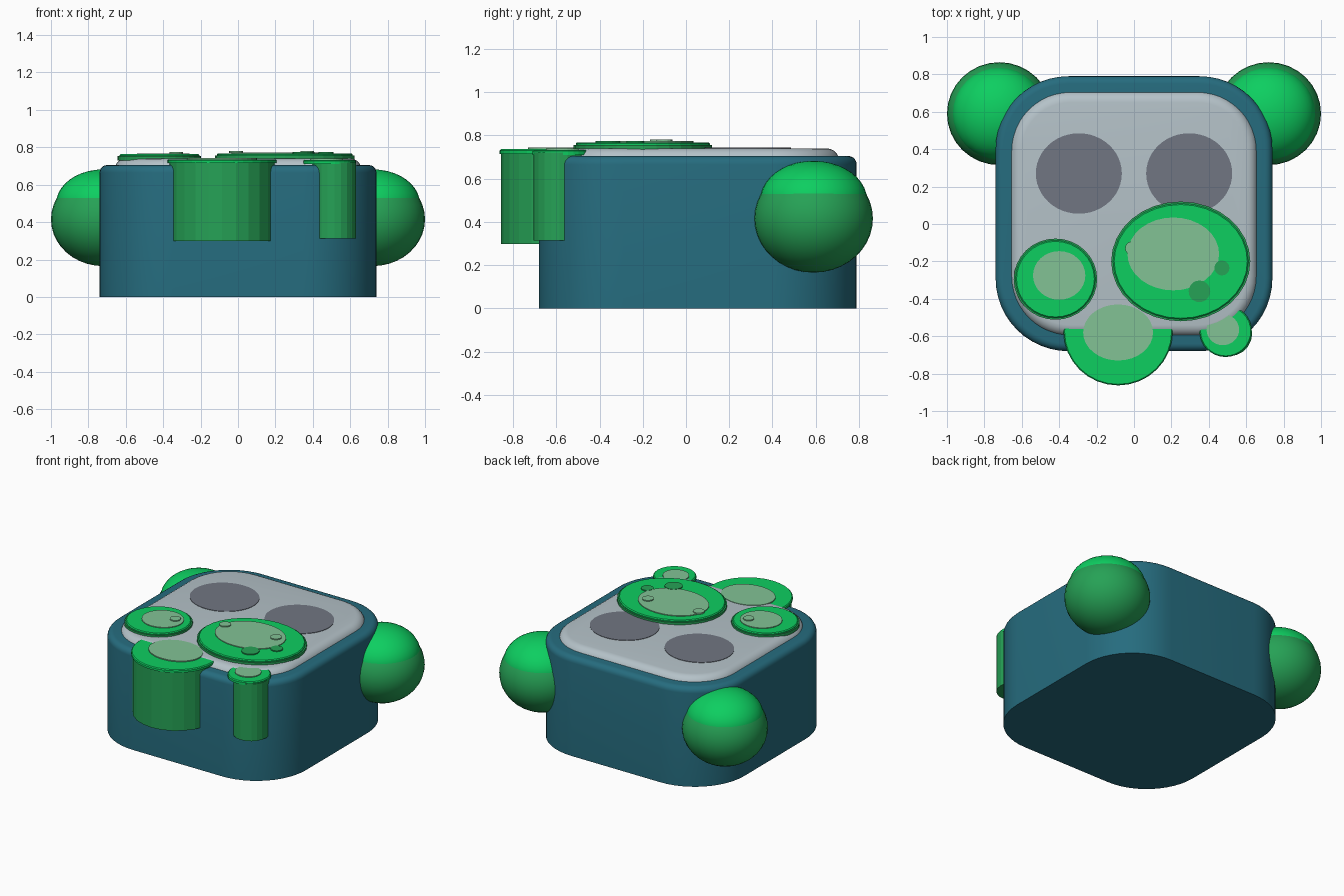
import bpy, bmesh, math

if "Cube" in bpy.data.objects:
    bpy.data.objects.remove(bpy.data.objects["Cube"])

def material(name, rgb):
    m = bpy.data.materials.new(name)
    m.diffuse_color = (*rgb, 1)
    m.use_nodes = True
    m.node_tree.nodes["Principled BSDF"].inputs["Base Color"].default_value = m.diffuse_color
    return m

TEAL = material("teal", (0.019, 0.150, 0.210))
GREY = material("light grey", (0.46, 0.54, 0.58))
SLATE = material("slate", (0.165, 0.183, 0.225))
BRIGHT = material("bright green", (0.004, 0.62, 0.118))
MID = material("mid green", (0.019, 0.36, 0.092))
PALE = material("pale green", (0.225, 0.54, 0.30))

def finish(name, bm, mat, smooth=True):
    bmesh.ops.recalc_face_normals(bm, faces=bm.faces)
    me = bpy.data.meshes.new(name)
    bm.to_mesh(me)
    bm.free()
    me.materials.append(mat)
    if smooth:
        me.shade_smooth()
        me.set_sharp_from_angle(angle=math.radians(40))
    ob = bpy.data.objects.new(name, me)
    bpy.context.collection.objects.link(ob)
    return ob

def loft(name, rings, mat, smooth=True):
    """Skin closed rings of points from bottom to top and cap both ends."""
    bm = bmesh.new()
    loops = [[bm.verts.new(p) for p in ring] for ring in rings]
    n = len(loops[0])
    for a, b in zip(loops, loops[1:]):
        for i in range(n):
            bm.faces.new((a[i], a[(i + 1) % n], b[(i + 1) % n], b[i]))
    bm.faces.new(loops[0][::-1])
    bm.faces.new(loops[-1])
    return finish(name, bm, mat, smooth)

def rounded_block(name, hx, hy, cy, r, z0, z1, bevel, mat, seg=12):
    """Box with rounded corners and a rounded top edge."""
    steps = [(z0, 0)]
    for k in range(6):
        t = k / 5 * math.pi / 2
        steps.append((z1 - bevel + bevel * math.sin(t), bevel * (1 - math.cos(t))))
    rings = []
    for z, inset in steps:
        ring = []
        for q, (sx, sy) in enumerate([(1, 1), (-1, 1), (-1, -1), (1, -1)]):
            for k in range(seg + 1):
                t = (q + k / seg) * math.pi / 2
                ring.append((sx * (hx - r) + (r - inset) * math.cos(t),
                             cy + sy * (hy - r) + (r - inset) * math.sin(t), z))
        rings.append(ring)
    return loft(name, rings, mat)

def disc(name, x, y, rx, ry, z0, z1, mat, bevel=0.0, n=32):
    steps = [(z0, 0), (z1, 0)] if not bevel else [(z0, 0), (z1 - bevel, 0), (z1, bevel)]
    rings = [[(x + (rx - d) * math.cos(2 * math.pi * i / n),
               y + (ry - d) * math.sin(2 * math.pi * i / n), z) for i in range(n)]
             for z, d in steps]
    return loft(name, rings, mat, smooth=False)

def ellipsoid(name, c, r, mat):
    bm = bmesh.new()
    bmesh.ops.create_uvsphere(bm, u_segments=32, v_segments=20, radius=1)
    for v in bm.verts:
        v.co = [c[i] + v.co[i] * r[i] for i in range(3)]
    return finish(name, bm, mat)

# Body and raised lid
rounded_block("body", 0.74, 0.735, 0.055, 0.39, 0, 0.705, 0.04, TEAL)
rounded_block("lid", 0.66, 0.655, 0.055, 0.32, 0.3, 0.74, 0.06, GREY)

for s, side in ((-1, "left"), (1, "right")):
    # Slate spots on the lid
    disc(f"{side}_spot", s * 0.295, 0.27, 0.23, 0.215, 0.736, 0.743, SLATE, n=48)
    # Round lumps on the back corners, with brighter tops
    ellipsoid(f"{side}_lump", (s * 0.72, 0.59, 0.415), (0.28, 0.275, 0.25), MID)
    ellipsoid(f"{side}_lump_top", (s * 0.72, 0.59, 0.50), (0.252, 0.248, 0.182), BRIGHT)

# Large puddle
disc("large_puddle_edge", 0.25, -0.20, 0.372, 0.32, 0.73, 0.756, MID)
disc("large_puddle", 0.25, -0.20, 0.362, 0.31, 0.735, 0.768, BRIGHT, 0.006)
disc("large_puddle_shine", 0.21, -0.16, 0.245, 0.195, 0.765, 0.773, PALE)
disc("large_puddle_bubble_a", -0.01, -0.13, 0.037, 0.037, 0.77, 0.78, PALE, n=16)
disc("large_puddle_bubble_b", 0.37, -0.10, 0.037, 0.037, 0.77, 0.78, PALE, n=16)
disc("large_puddle_hole_a", 0.47, -0.235, 0.04, 0.04, 0.766, 0.775, MID, n=20)
disc("large_puddle_hole_b", 0.35, -0.36, 0.058, 0.058, 0.766, 0.775, MID, n=20)

# Small puddle
disc("small_puddle_edge", -0.42, -0.295, 0.223, 0.217, 0.73, 0.753, MID)
disc("small_puddle", -0.42, -0.295, 0.214, 0.208, 0.735, 0.763, BRIGHT, 0.006)
disc("small_puddle_shine", -0.40, -0.275, 0.14, 0.13, 0.76, 0.768, PALE)
disc("small_puddle_bubble", -0.33, -0.235, 0.036, 0.036, 0.765, 0.775, PALE, n=16)

# Drips running down the front
disc("large_drip", -0.085, -0.575, 0.283, 0.28, 0.298, 0.725, MID, n=24)
disc("large_drip_top", -0.085, -0.575, 0.292, 0.288, 0.715, 0.736, BRIGHT, 0.006)
disc("large_drip_shine", -0.085, -0.58, 0.187, 0.15, 0.735, 0.743, PALE)
disc("small_drip", 0.515, -0.585, 0.117, 0.12, 0.313, 0.72, MID, n=20)
disc("small_drip_top", 0.49, -0.573, 0.14, 0.138, 0.71, 0.733, BRIGHT, 0.006)
disc("small_drip_shine", 0.475, -0.565, 0.087, 0.083, 0.732, 0.739, PALE)
